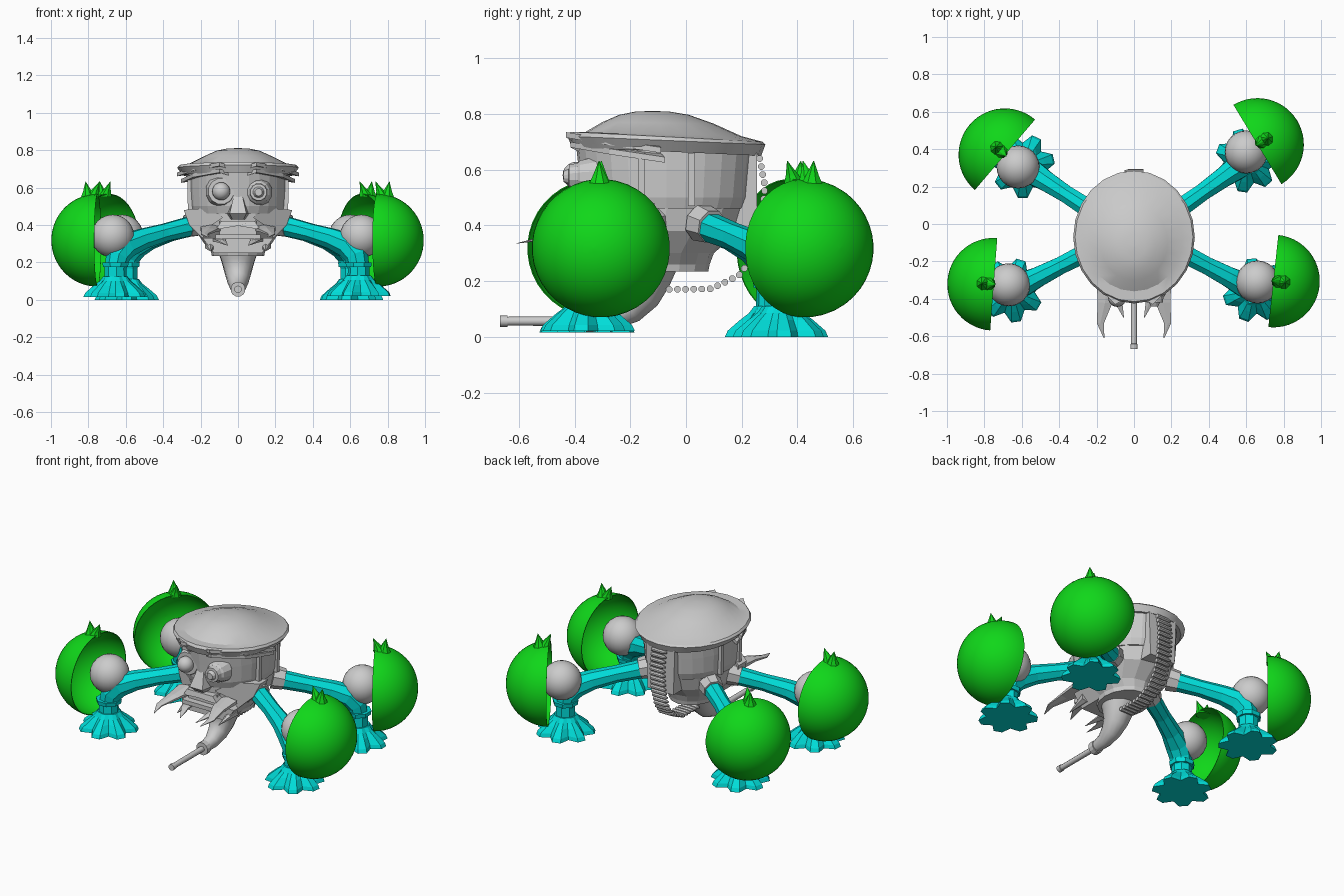
import bpy, math
from mathutils import Vector as V


def material(name, col):
    m = bpy.data.materials.new(name)
    m.diffuse_color = (*col, 1)
    return m


GREEN = material("green", (0.005, 0.68, 0.01))
CYAN = material("cyan", (0.0, 0.72, 0.69))


def add(name, verts, faces, mat=None, smooth=None):
    me = bpy.data.meshes.new(name)
    me.from_pydata([tuple(v) for v in verts], [], faces)
    me.update()
    ob = bpy.data.objects.new(name, me)
    bpy.context.collection.objects.link(ob)
    if mat:
        me.materials.append(mat)
    bpy.ops.object.select_all(action='DESELECT')
    ob.select_set(True)
    bpy.context.view_layer.objects.active = ob
    bpy.ops.object.mode_set(mode='EDIT')
    bpy.ops.mesh.select_all(action='SELECT')
    bpy.ops.mesh.normals_make_consistent(inside=False)
    bpy.ops.object.mode_set(mode='OBJECT')
    if smooth:
        bpy.ops.object.shade_smooth_by_angle(angle=math.radians(smooth))
    return ob


def skin(name, rings, mat=None, smooth=None):
    """Join equal rings of points into a capped skin."""
    n = len(rings[0])
    faces = [(i * n + j, i * n + (j + 1) % n, (i + 1) * n + (j + 1) % n, (i + 1) * n + j)
             for i in range(len(rings) - 1) for j in range(n)]
    faces += [tuple(range(n))[::-1], tuple(range((len(rings) - 1) * n, len(rings) * n))]
    return add(name, [p for r in rings for p in r], faces, mat, smooth)


def tube(name, pts, n=8, mat=None, smooth=None, axis=None, flat=1.0):
    """pts: (x, y, z, radius) along a path that bends in one vertical plane."""
    P = [V(p[:3]) for p in pts]
    chord = V(axis) if axis else P[-1] - P[0]
    side = chord.cross(V((0, 0, 1)))
    side = side.normalized() if side.length > 1e-4 else V((1, 0, 0))
    rings = []
    for i, p in enumerate(P):
        t = V(axis) if axis else P[min(i + 1, len(P) - 1)] - P[max(i - 1, 0)]
        up = side.cross(t.normalized())
        rings.append([p + pts[i][3] * (side * math.cos(a) + up * flat * math.sin(a))
                      for a in [2 * math.pi * (k + 0.5) / n for k in range(n)]])
    return skin(name, rings, mat, smooth)


def ovals(name, rows, n=28, smooth=None):
    """rows: (z, centre y, x radius, y radius, tilt)."""
    return skin(name, [[(rx * math.cos(a), cy + ry * math.sin(a), z + t * math.sin(a))
                        for a in [2 * math.pi * k / n for k in range(n)]]
                       for z, cy, rx, ry, t in rows], None, smooth)


def plate(name, pts, y0, y1, dy=0.0):
    """Outline in x,z extruded from y0 to y1; dy leans the plate back with |x|."""
    return skin(name, [[(x, y + dy * abs(x), z) for x, z in pts] for y in (y0, y1)])


def ball(name, c, r, seg=24):
    bpy.ops.mesh.primitive_uv_sphere_add(segments=seg, ring_count=seg // 2, radius=r, location=c)
    bpy.context.object.name = name
    bpy.ops.object.shade_smooth()


# Body, lower hull and cap
ovals("body", [(0.46, -0.07, 0.25, 0.29, 0), (0.50, -0.07, 0.262, 0.305, 0),
               (0.60, -0.07, 0.268, 0.315, 0), (0.69, -0.07, 0.268, 0.325, 0)])
ovals("lower_hull", [(0.235, -0.09, 0.14, 0.17, 0), (0.26, -0.09, 0.145, 0.175, 0),
                     (0.30, -0.09, 0.18, 0.19, 0), (0.38, -0.08, 0.235, 0.27, 0),
                     (0.46, -0.07, 0.245, 0.285, 0)], 16)
ovals("cap", [(0.675, -0.07, 0.26, 0.30, -0.02), (0.665, -0.07, 0.295, 0.34, -0.015),
              (0.705, -0.07, 0.325, 0.355, -0.015), (0.718, -0.07, 0.315, 0.345, -0.018),
              (0.728, -0.08, 0.26, 0.28, -0.008), (0.768, -0.10, 0.18, 0.20, -0.003),
              (0.797, -0.115, 0.115, 0.125, 0), (0.808, -0.12, 0.06, 0.065, 0),
              (0.811, -0.12, 0.004, 0.004, 0)], 24, 25)

# Visor layers, side ribs, back panel
for s in (1, -1):
    for k, (z, y) in enumerate(((0.735, -0.43), (0.70, -0.415))):
        top = [(0, y + 0.06, z - 0.03), (s * 0.10, y, z), (s * 0.24, y + 0.14, z - 0.025),
               (s * (0.325 - 0.02 * k), y + 0.34, z - 0.055), (s * 0.2, y + 0.3, z - 0.02),
               (0, y + 0.2, z - 0.01)]
        skin("visor_layer", [top, [(a, b, c - 0.02) for a, b, c in top]])
    for y in (-0.16, 0.02):
        tube("side_rib", [(s * 0.255, y, 0.47, 0.018), (s * 0.259, y, 0.66, 0.018)], 4)
plate("back_panel", [(-0.09, 0.38), (0.09, 0.38), (0.10, 0.66), (-0.10, 0.66)], 0.14, 0.255)

# Bullet belt hanging behind and below
path = [V(p) for p in ((0, 0.265, 0.64), (0, 0.283, 0.54), (0, 0.272, 0.40), (0, 0.235, 0.28),
                       (0, 0.19, 0.22), (0, 0.09, 0.172), (0, -0.06, 0.17))]
total = sum((b - a).length for a, b in zip(path, path[1:]))
for k in range(25):
    d = total * k / 24
    for a, b in zip(path, path[1:]):
        if d <= (b - a).length + 1e-6:
            break
        d -= (b - a).length
    p = a + (b - a).normalized() * d
    tube("bullet", [(-0.05, p.y, p.z, 0.006), (-0.03, p.y, p.z, 0.0125),
                    (0.05, p.y, p.z, 0.0125)], 8, None, 40)

# Trunk and gun barrel
tube("trunk", [(0, -0.14, 0.25, 0.105), (0, -0.147, 0.20, 0.088), (0, -0.165, 0.15, 0.073),
               (0, -0.205, 0.102, 0.058), (0, -0.265, 0.068, 0.043), (0, -0.34, 0.056, 0.032)], 14, None, 40)
tube("trunk_ring", [(0, -0.325, 0.057, 0.04), (0, -0.36, 0.056, 0.04)], 12)
tube("barrel", [(0, -0.34, 0.056, 0.017), (0, -0.64, 0.056, 0.016), (0, -0.641, 0.056, 0.02),
                (0, -0.667, 0.056, 0.02)], 10, None, 40)

# Face: eyes, brow, nose, lips, jaw
ball("left_eye", (-0.09, -0.395, 0.58), 0.048, 20)
tube("left_socket", [(-0.09, -0.33, 0.58, 0.085), (-0.09, -0.38, 0.58, 0.07)], 12)
tube("right_eye", [(0.11, -0.32, 0.575, 0.075), (0.11, -0.38, 0.575, 0.06), (0.11, -0.39, 0.575, 0.05),
                   (0.11, -0.42, 0.575, 0.045), (0.11, -0.421, 0.575, 0.03),
                   (0.11, -0.44, 0.575, 0.02)], 12)
skin("nose", [[(-0.02, -0.37, 0.57), (0.02, -0.37, 0.57), (0.015, -0.33, 0.58), (-0.015, -0.33, 0.58)],
              [(-0.045, -0.42, 0.46), (0.045, -0.42, 0.46), (0.06, -0.33, 0.46), (-0.06, -0.33, 0.46)],
              [(-0.03, -0.39, 0.43), (0.03, -0.39, 0.43), (0.04, -0.33, 0.43), (-0.04, -0.33, 0.43)]])
plate("upper_lip", [(-0.12, 0.375), (0, 0.395), (0.12, 0.375), (0.09, 0.42), (-0.09, 0.42)], -0.40, -0.3, 0.2)
plate("lower_lip", [(-0.12, 0.325), (0.12, 0.325), (0.12, 0.35), (-0.12, 0.35)], -0.39, -0.25)
plate("jaw", [(-0.13, 0.25), (0.13, 0.25), (0.19, 0.33), (-0.19, 0.33)], -0.31, -0.1)
plate("mouth", [(-0.1, 0.33), (0.1, 0.33), (0.1, 0.42), (-0.1, 0.42)], -0.35, -0.2)

# Cheek plates and claw-like tusks
for s in (1, -1):
    plate("cheek", [(s * 0.08, 0.44), (s * 0.17, 0.49), (s * 0.29, 0.48), (s * 0.26, 0.40),
                    (s * 0.19, 0.33), (s * 0.14, 0.40)], -0.41, -0.33, 0.75)
    tube("outer_tusk", [(s * 0.14, -0.30, 0.38, 0.07), (s * 0.155, -0.42, 0.37, 0.045),
                        (s * 0.18, -0.53, 0.35, 0.022), (s * 0.16, -0.61, 0.335, 0.002)], 6, flat=0.3)
    tube("inner_tusk", [(s * 0.10, -0.30, 0.32, 0.04), (s * 0.085, -0.41, 0.31, 0.025),
                        (s * 0.055, -0.50, 0.29, 0.002)], 6, flat=0.4)
    tube("lower_tusk", [(s * 0.15, -0.25, 0.29, 0.03), (s * 0.145, -0.40, 0.26, 0.002)], 6)

# Legs: hip, foot, knee ball, shield centre, shield direction, foot height
legs = {
    "front_right": ((0.25, -0.15), (0.645, -0.355), (0.66, -0.31), (0.745, -0.305), (0.994, -0.108), 0.02),
    "front_left": ((-0.25, -0.15), (-0.655, -0.355), (-0.67, -0.325), (-0.75, -0.322), (-0.997, 0.076), 0.015),
    "back_right": ((0.24, 0.08), (0.605, 0.34), (0.60, 0.385), (0.66, 0.425), (0.855, 0.518), 0.0),
    "back_left": ((-0.24, 0.08), (-0.595, 0.31), (-0.62, 0.305), (-0.69, 0.37), (-0.76, 0.65), 0.0),
}
for name, (hip, foot, knee, cen, n, fz) in legs.items():
    def along(t, z, r):
        return (hip[0] + (foot[0] - hip[0]) * t, hip[1] + (foot[1] - hip[1]) * t, z, r)
    tube(name + "_hip_collar", [along(-0.1, 0.41, 0.07), along(0.05, 0.395, 0.062)], 8)
    tube(name + "_leg", [along(0, 0.395, 0.055), along(0.35, 0.36, 0.05), along(0.65, 0.325, 0.058),
                         along(0.86, 0.29, 0.070), along(0.97, 0.235, 0.066), along(1, 0.17, 0.058),
                         along(1.0, 0.09, 0.06)], 8, CYAN)
    tube(name + "_ankle_ring", [along(1, 0.175, 0.072), along(1, 0.20, 0.076)], 8, CYAN, axis=(0, 0, 1))
    # Flared foot with toe-like lobes
    rows = ((0, 0.172, 0.125), (0.022, 0.162, 0.118), (0.06, 0.118, 0.092), (0.085, 0.085, 0.075),
            (0.11, 0.066, 0.062))
    turn = math.atan2(foot[1] - hip[1], foot[0] - hip[0]) + 0.2
    skin(name + "_foot", [[(foot[0] + (ra, ra, rb)[k % 3] * math.cos(turn + k * math.pi / 10.5),
                            foot[1] + (ra, ra, rb)[k % 3] * math.sin(turn + k * math.pi / 10.5), fz + z)
                           for k in range(21)] for z, ra, rb in rows], CYAN)
    ball(name + "_knee_ball", (*knee, 0.34), 0.115)

    # Hollow half-ball shield with two leaning spikes on top
    def out(d, z, r):
        return (cen[0] + n[0] * d, cen[1] + n[1] * d, z, r)
    outer = [out(0.248 * math.cos(a), 0.318, 0.248 * math.sin(a) + 0.0005)
             for a in [math.pi / 2 * k / 14 for k in range(15)]]
    inner = [out(0.244 * math.cos(a), 0.318, 0.244 * math.sin(a) + 0.0005)
             for a in [math.pi / 2 * k / 14 for k in range(14, -1, -1)]]
    tube(name + "_shield", outer + inner, 40, GREEN, 40, axis=(*n, 0))
    for lean in (-0.035, 0.04):
        tube(name + "_spike", [out(0.04 + lean * 0.3, 0.55, 0.04), out(0.035 + lean * 0.5, 0.58, 0.025),
                               out(0.025 + lean, 0.632, 0.001)], 8, GREEN, axis=(0, 0, 1))
